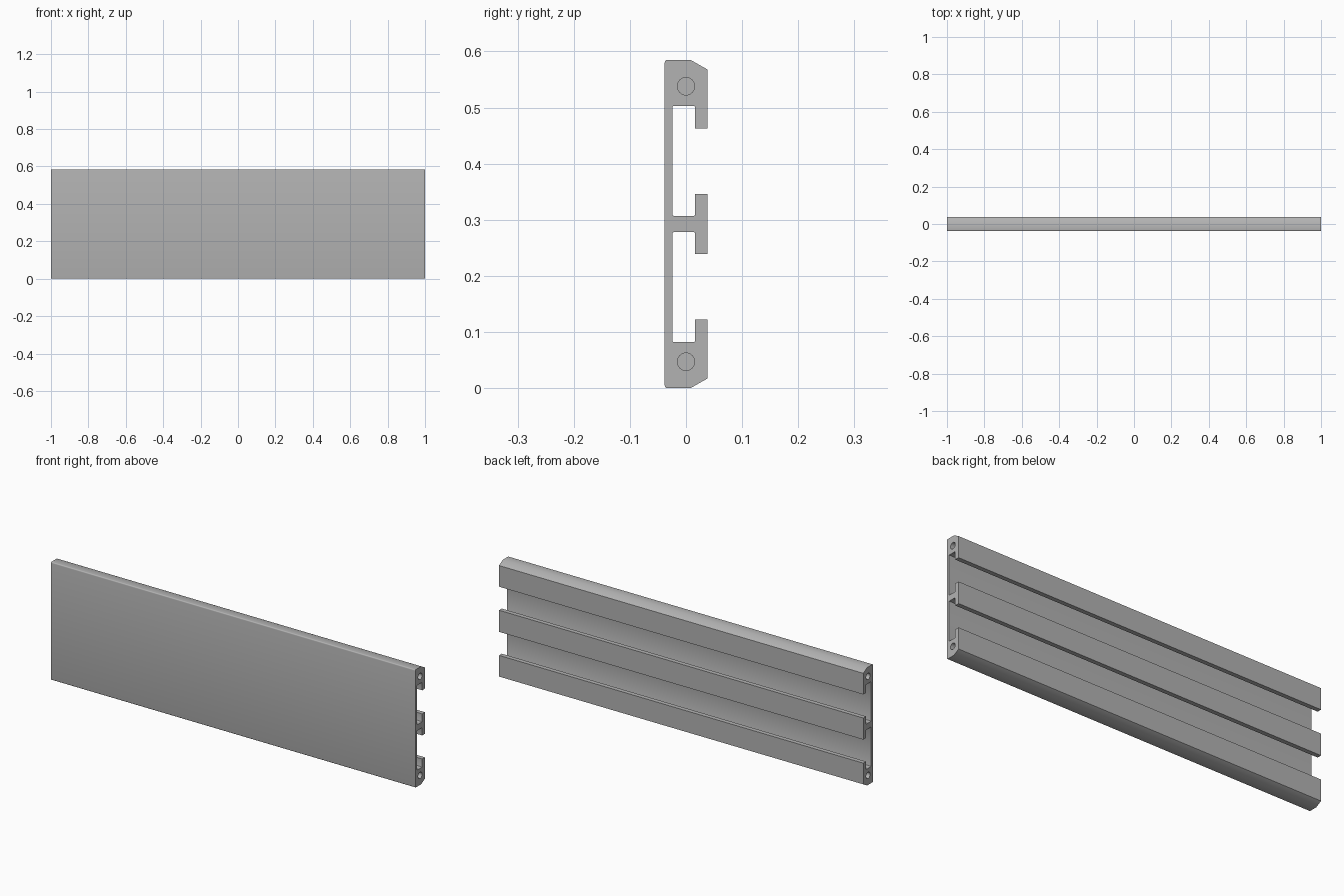
import bpy, bmesh, math
from mathutils import Matrix

if "Cube" in bpy.data.objects:
    bpy.data.objects.remove(bpy.data.objects["Cube"])

LENGTH, HEIGHT = 2.0, 0.585
HOLE_R, HOLE_DEPTH = 0.0155, 0.10

grey = bpy.data.materials.new("aluminium grey")
grey.diffuse_color = (0.45, 0.45, 0.45, 1)
grey.use_nodes = True
grey.node_tree.nodes["Principled BSDF"].inputs["Base Color"].default_value = grey.diffuse_color


def corner(cy, cz, r, a0, a1, steps=4):
    """Points of a small rounded corner."""
    return [(cy + r * math.cos(math.radians(a0 + (a1 - a0) * i / steps)),
             cz + r * math.sin(math.radians(a0 + (a1 - a0) * i / steps)))
            for i in range(steps + 1)]


# Upper half of the cross-section (y, z): front edge, bevelled top, slot, middle hook
upper = corner(-0.033, HEIGHT - 0.005, 0.005, 180, 90) + [
    (0.008, HEIGHT), (0.038, 0.568), (0.038, 0.463), (0.016, 0.463)]
upper += corner(0.014, 0.501, 0.002, 0, 90, 2)
upper += corner(-0.022, 0.501, 0.002, 90, 180, 2)
upper += corner(-0.022, 0.309, 0.002, 180, 270, 2)
upper += corner(0.014, 0.309, 0.002, 270, 360, 2)
upper += [(0.016, 0.346), (0.038, 0.346)]
profile = upper + [(y, HEIGHT - z) for y, z in reversed(upper)]

# Extruded panel
bm = bmesh.new()
face = bm.faces.new([bm.verts.new((-LENGTH / 2, y, z)) for y, z in profile])
ext = bmesh.ops.extrude_face_region(bm, geom=[face], use_keep_orig=True)
bmesh.ops.translate(bm, vec=(LENGTH, 0, 0),
                    verts=[g for g in ext["geom"] if isinstance(g, bmesh.types.BMVert)])
bmesh.ops.recalc_face_normals(bm, faces=bm.faces)
mesh = bpy.data.meshes.new("slotted_panel")
bm.to_mesh(mesh)
bm.free()
panel = bpy.data.objects.new("slotted_panel", mesh)
bpy.context.collection.objects.link(panel)
mesh.materials.append(grey)

# Blind screw holes at both ends, top and bottom
bm = bmesh.new()
for x in (-LENGTH / 2, LENGTH / 2):
    for z in (0.047, HEIGHT - 0.047):
        bmesh.ops.create_cone(
            bm, cap_ends=True, segments=32, radius1=HOLE_R, radius2=HOLE_R,
            depth=2 * HOLE_DEPTH,
            matrix=Matrix.Translation((x, 0, z)) @ Matrix.Rotation(math.pi / 2, 4, 'Y'))
cut_mesh = bpy.data.meshes.new("hole_cutter")
bm.to_mesh(cut_mesh)
bm.free()
cut_mesh.materials.append(grey)
cutter = bpy.data.objects.new("hole_cutter", cut_mesh)
bpy.context.collection.objects.link(cutter)

mod = panel.modifiers.new("screw_holes", 'BOOLEAN')
mod.operation = 'DIFFERENCE'
mod.solver = 'EXACT'
mod.object = cutter
bpy.context.view_layer.objects.active = panel
panel.select_set(True)
bpy.ops.object.modifier_apply(modifier=mod.name)
bpy.data.objects.remove(cutter)

bpy.ops.object.shade_smooth_by_angle(angle=math.radians(30))
